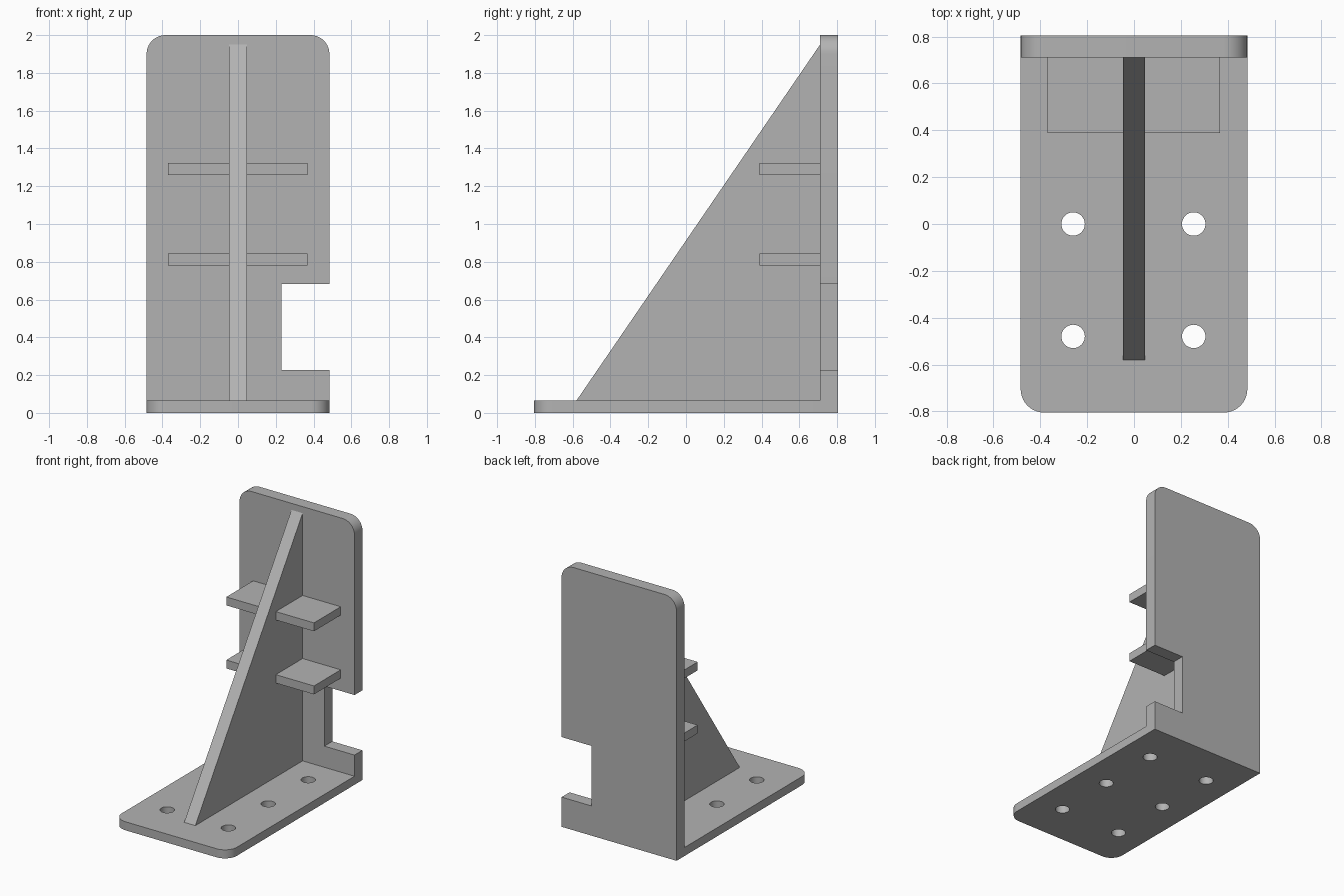
import bpy
import math
from mathutils import Matrix

if "Cube" in bpy.data.objects:
    bpy.data.objects.remove(bpy.data.objects["Cube"])

W, D = 0.484, 0.805          # half width, half depth
BASE_T, BACK_Y = 0.065, 0.71  # base thickness, front of the back plate
R = 0.1                       # corner radius

steel = bpy.data.materials.new("plain_grey")
steel.diffuse_color = (0.45, 0.45, 0.45, 1)
steel.use_nodes = True
steel.node_tree.nodes["Principled BSDF"].inputs["Base Color"].default_value = steel.diffuse_color


def arc(cx, cy, r, start, end, n):
    """Points on an arc, angles in degrees, both ends included."""
    angles = [math.radians(start + (end - start) * i / n) for i in range(n + 1)]
    return [(cx + r * math.cos(a), cy + r * math.sin(a)) for a in angles]


def prism(name, loops, low, high, matrix=Matrix()):
    """Extrude an outline (first loop) with holes (other loops) from low to high."""
    curve = bpy.data.curves.new(name, 'CURVE')
    curve.dimensions = '2D'
    curve.fill_mode = 'BOTH'
    curve.extrude = (high - low) / 2
    for loop in loops:
        spline = curve.splines.new('POLY')
        spline.points.add(len(loop) - 1)
        for point, (u, v) in zip(spline.points, loop):
            point.co = (u, v, 0, 1)
        spline.use_cyclic_u = True
    obj = bpy.data.objects.new(name, curve)
    bpy.context.collection.objects.link(obj)
    bpy.ops.object.select_all(action='DESELECT')
    obj.select_set(True)
    bpy.context.view_layer.objects.active = obj
    bpy.ops.object.convert(target='MESH')
    obj = bpy.context.object
    obj.data.transform(matrix @ Matrix.Translation((0, 0, (low + high) / 2)))
    obj.data.materials.clear()
    obj.data.materials.append(steel)
    bpy.ops.object.mode_set(mode='EDIT')
    bpy.ops.mesh.select_all(action='SELECT')
    bpy.ops.mesh.remove_doubles(threshold=0.0005)
    bpy.ops.mesh.normals_make_consistent(inside=False)
    bpy.ops.object.mode_set(mode='OBJECT')
    bpy.ops.object.shade_smooth_by_angle(angle=math.radians(30))
    return obj


# Profile planes: (u, v, w) -> (x, z, y) with w pointing along y, and (y, z, x)
XZ = Matrix(((1, 0, 0, 0), (0, 0, 1, 0), (0, 1, 0, 0), (0, 0, 0, 1)))
YZ = Matrix(((0, 0, 1, 0), (1, 0, 0, 0), (0, 1, 0, 0), (0, 0, 0, 1)))

# Base plate: rounded front corners and six bolt holes
outline = ([(W, D), (-W, D)] + arc(-W + R, -D + R, R, 180, 270, 10)
           + arc(W - R, -D + R, R, 270, 360, 10))
holes = [arc(x, y, 0.05, 0, 348.75, 31)
         for x in (-0.26, 0.255) for y in (-0.48, 0.0, 0.48)]
prism("base_plate", [outline] + holes, 0, BASE_T)

# Upright back plate: rounded top corners and a notch in the right edge
outline = ([(-W, BASE_T), (W, BASE_T), (W, 0.226), (0.23, 0.226), (0.23, 0.683), (W, 0.683)]
           + arc(W - R, 2 - R, R, 0, 90, 10)
           + arc(-W + R, 2 - R, R, 90, 180, 10))
prism("back_plate", [outline], BACK_Y, D, XZ)

# Triangular gusset down the middle
prism("gusset", [[(-0.58, BASE_T), (BACK_Y, BASE_T), (BACK_Y, 1.95)]], -0.047, 0.047, YZ)

# Two small shelves on each side of the gusset
for side, outer in (("left", -0.37), ("right", 0.368)):
    inner = math.copysign(0.047, outer)
    for level, z in (("lower", 0.78), ("upper", 1.26)):
        prism(f"{level}_{side}_shelf",
              [[(inner, 0.388), (outer, 0.388), (outer, BACK_Y), (inner, BACK_Y)]],
              z, z + 0.064)
